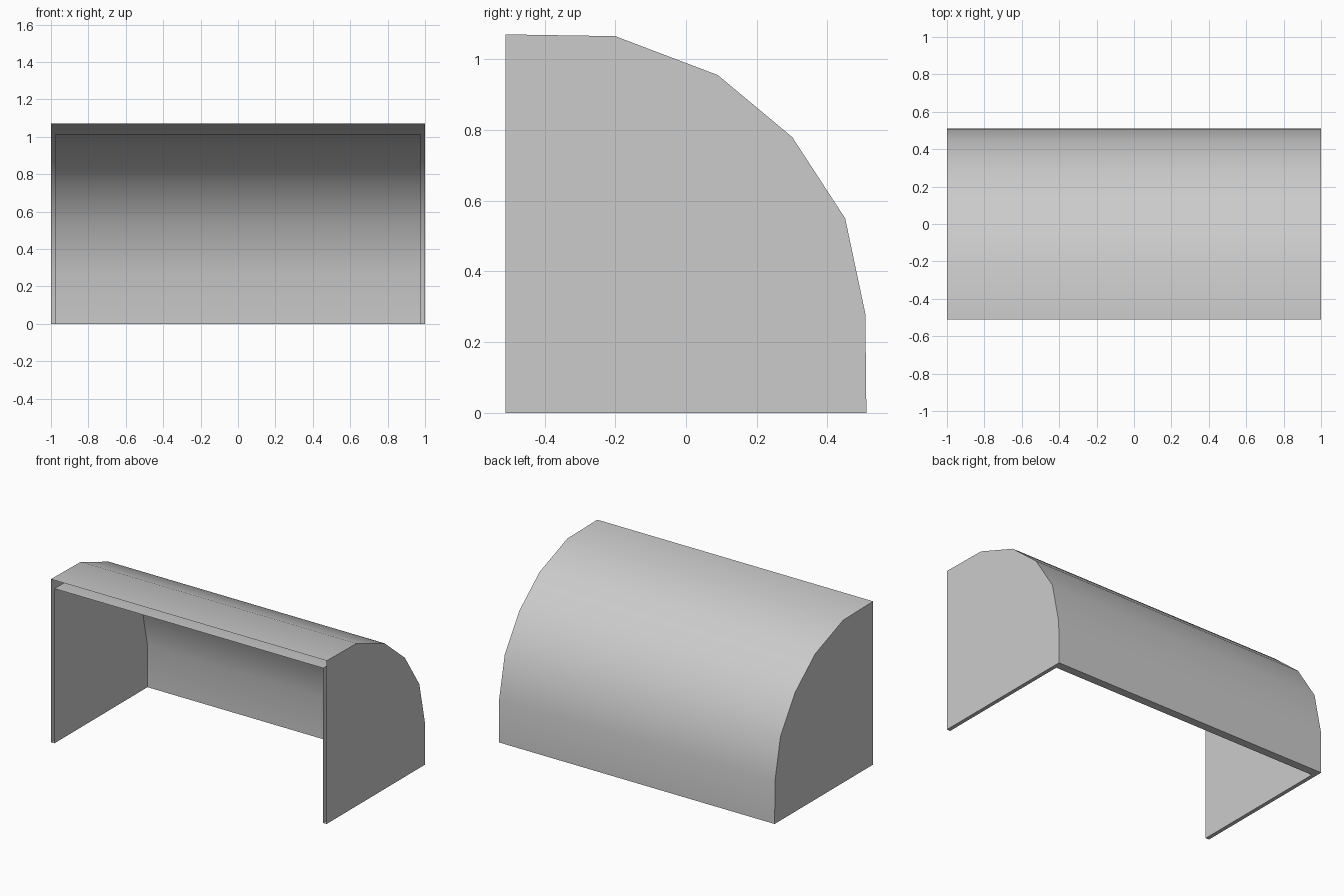
import bpy
import bmesh

cube = bpy.data.objects.get("Cube")
if cube:
    bpy.data.objects.remove(cube, do_unlink=True)

FRONT = -0.51
OUTER_W, INNER_W = 1.0, 0.975

# Side profiles (y, z), from the front of the roof over the curve to the ground
OUTER = [(FRONT, 1.07), (-0.20, 1.065), (0.09, 0.955), (0.30, 0.78),
         (0.45, 0.55), (0.507, 0.28), (0.51, 0)]
INNER = [(FRONT, 1.015), (-0.21, 1.01), (0.065, 0.907), (0.257, 0.745),
         (0.40, 0.53), (0.455, 0.275), (0.455, 0)]

grey = bpy.data.materials.new("light grey")
grey.use_nodes = True
colour = (0.6, 0.6, 0.6, 1)
grey.diffuse_color = colour
grey.node_tree.nodes["Principled BSDF"].inputs["Base Color"].default_value = colour


def finish(name, bm):
    mesh = bpy.data.meshes.new(name)
    bm.to_mesh(mesh)
    bm.free()
    mesh.materials.append(grey)
    obj = bpy.data.objects.new(name, mesh)
    bpy.context.collection.objects.link(obj)
    return obj


def curved_sheet(name, profile, w, inward=False):
    """Smooth sheet swept across the width."""
    bm = bmesh.new()
    rows = [[bm.verts.new((x, y, z)) for x in (-w, w)] for y, z in profile]
    for a, b in zip(rows, rows[1:]):
        face = bm.faces.new((a[0], a[1], b[1], b[0]))
        face.smooth = True
        if inward:
            face.normal_flip()
    return finish(name, bm)


def side_panel(name, profile, x, inward=False):
    """Flat end wall closed by the profile."""
    bm = bmesh.new()
    verts = [bm.verts.new((x, y, z)) for y, z in profile + [(FRONT, 0)]]
    face = bm.faces.new(verts)
    if (x > 0) != inward:
        face.normal_flip()
    return finish(name, bm)


# Outer and inner skins, leaving the front gap between them open
curved_sheet("outer_roof_and_back", OUTER, OUTER_W)
curved_sheet("inner_roof_and_back", INNER, INNER_W, inward=True)
for side, s in (("left", 1), ("right", -1)):
    side_panel(side + "_outer_panel", OUTER, s * OUTER_W)
    side_panel(side + "_inner_panel", INNER, s * INNER_W, inward=True)

# U-shaped rim closing the bottom between the skins
bm = bmesh.new()
paths = []
for w, back in ((OUTER_W, OUTER[-1][0]), (INNER_W, INNER[-1][0])):
    corners = ((-w, FRONT), (-w, back), (w, back), (w, FRONT))
    paths.append([bm.verts.new((x, y, 0)) for x, y in corners])
out, inn = paths
for i in range(3):
    bm.faces.new((out[i], out[i + 1], inn[i + 1], inn[i]))
for face in bm.faces:
    face.normal_update()
    if face.normal.z > 0:
        face.normal_flip()
finish("bottom_rim", bm)
